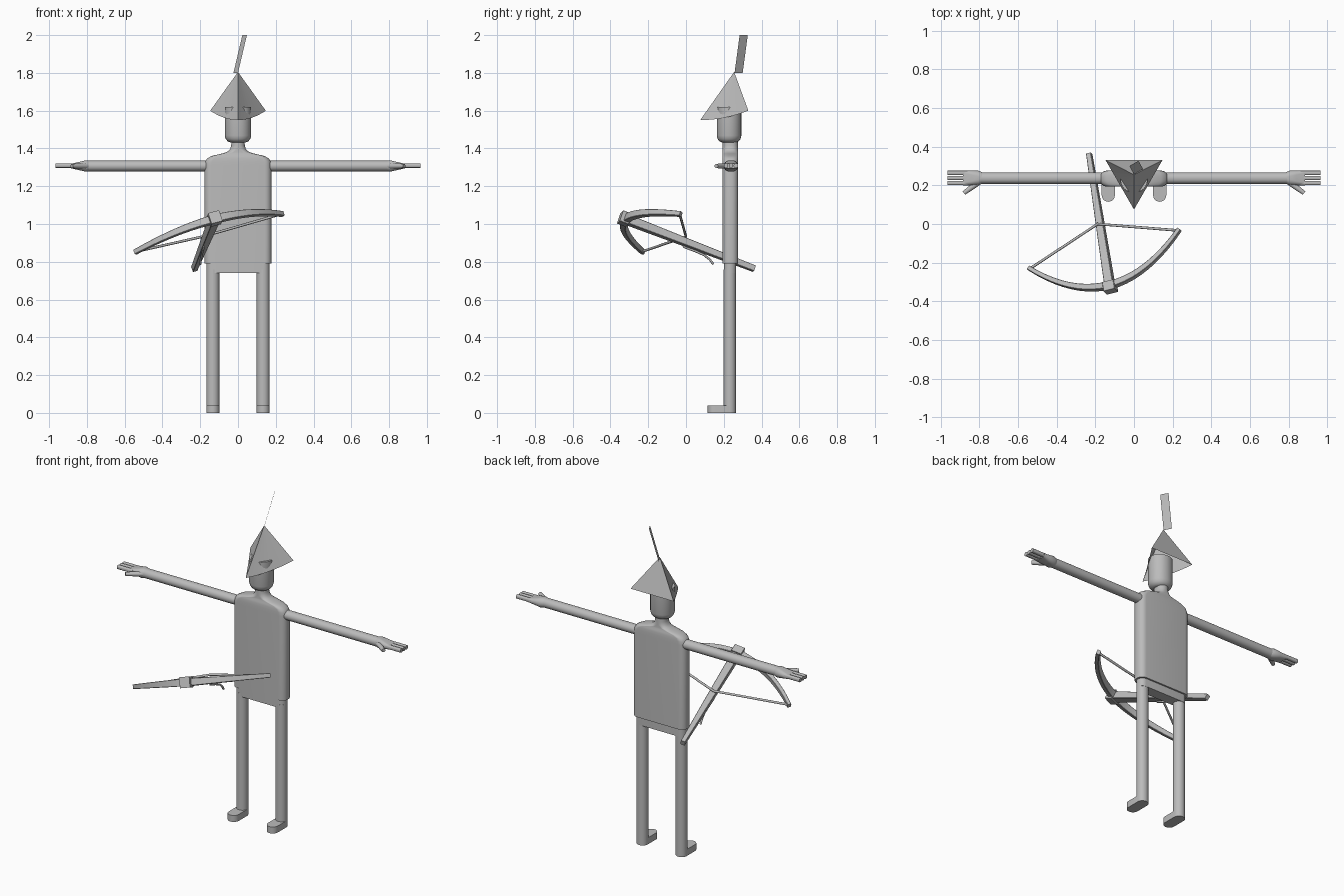
import bpy, bmesh, math
from mathutils import Vector

cube = bpy.data.objects.get("Cube")
if cube:
    bpy.data.objects.remove(cube, do_unlink=True)

grey = bpy.data.materials.new("plain grey")
grey.use_nodes = True
grey.diffuse_color = (0.5, 0.5, 0.5, 1)
grey.node_tree.nodes["Principled BSDF"].inputs["Base Color"].default_value = (0.5, 0.5, 0.5, 1)

X, Y, Z = Vector((1, 0, 0)), Vector((0, 1, 0)), Vector((0, 0, 1))
BODY_Y = 0.235


def finish(name, bm, smooth=True):
    bmesh.ops.recalc_face_normals(bm, faces=bm.faces)
    mesh = bpy.data.meshes.new(name)
    bm.to_mesh(mesh)
    bm.free()
    mesh.materials.append(grey)
    obj = bpy.data.objects.new(name, mesh)
    bpy.context.collection.objects.link(obj)
    if smooth:
        bpy.ops.object.select_all(action='DESELECT')
        obj.select_set(True)
        bpy.context.view_layer.objects.active = obj
        bpy.ops.object.shade_smooth_by_angle(angle=math.radians(40))
    return obj


def section(centre, u, v, hu, hv, radius, steps=6):
    """Rounded rectangle with half sizes hu, hv in the plane of u and v."""
    radius = min(radius, hu, hv)
    points = []
    for corner, (su, sv) in enumerate(((1, 1), (-1, 1), (-1, -1), (1, -1))):
        for i in range(steps + 1):
            a = math.pi / 2 * (corner + i / steps)
            points.append(Vector(centre)
                          + u * (su * (hu - radius) + radius * math.cos(a))
                          + v * (sv * (hv - radius) + radius * math.sin(a)))
    return points


def loft(name, rings):
    """Skin a row of sections and cap both ends."""
    bm = bmesh.new()
    rows = [[bm.verts.new(p) for p in ring] for ring in rings]
    for a, b in zip(rows, rows[1:]):
        for i in range(len(a)):
            j = (i + 1) % len(a)
            bm.faces.new((a[i], a[j], b[j], b[i]))
    bm.faces.new(rows[0][::-1])
    bm.faces.new(rows[-1])
    bmesh.ops.remove_doubles(bm, verts=bm.verts, dist=0.00005)
    return finish(name, bm)


def rod(name, points, radius):
    """Thin round rod along a path."""
    curve = bpy.data.curves.new(name, 'CURVE')
    curve.dimensions = '3D'
    curve.bevel_depth = radius
    curve.bevel_resolution = 2
    curve.use_fill_caps = True
    spline = curve.splines.new('POLY')
    spline.points.add(len(points) - 1)
    for point, co in zip(spline.points, points):
        point.co = (*co, 1)
    curve.materials.append(grey)
    obj = bpy.data.objects.new(name, curve)
    bpy.context.collection.objects.link(obj)


# Torso, shoulders and neck: (height, half width)
outline = [(0.79, 0.177), (1.31, 0.177), (1.33, 0.174), (1.347, 0.163), (1.36, 0.14),
           (1.372, 0.09), (1.38, 0.06), (1.395, 0.042), (1.415, 0.036), (1.45, 0.034)]
loft("torso", [section((0, BODY_Y, z), X, Y, w, 0.041, 0.036) for z, w in outline])
loft("pelvis", [section((0, BODY_Y - 0.002, z), X, Y, 0.167, 0.033, 0.033) for z in (0.74, 0.8)])

# Head
loft("head", [section((0, 0.228, z), X, Y, r, r * 0.93, 1) for z, r in
              ((1.432, 0.04), (1.437, 0.054), (1.45, 0.065), (1.468, 0.07), (1.62, 0.07))])

# Three-sided hat, open below, with dipping front edges
bm = bmesh.new()
apex = bm.verts.new((0, 0.255, 1.805))
STEPS = 8
rim = []
for side in (-1, 1):
    for i in range(STEPS + (side == 1)):
        t = i / STEPS if side == -1 else 1 - i / STEPS
        rim.append(bm.verts.new((side * 0.147 * (1 - t), 0.33 - 0.255 * t,
                                 1.55 + 0.05 * (1 - t) ** 2)))
for a, b in zip(rim, rim[1:] + rim[:1]):
    bm.faces.new((apex, a, b))
finish("hat", bm, smooth=False)

# Flat feather on the hat
bm = bmesh.new()
low_back, low_front = Vector((-0.024, 0.3, 1.8)), Vector((0, 0.257, 1.8))
rise = Vector((0.047, 0.027, 0.2))
bm.faces.new([bm.verts.new(p) for p in
              (low_back, low_front, low_front + rise, low_back + rise)])
finish("feather", bm, smooth=False)

for side, label in ((1, "left"), (-1, "right")):
    # Leg and foot
    lx = side * 0.133
    loft(label + "_leg", [section((lx, 0.232, z), X, Y, 0.034, 0.033, 1) for z in (0.0, 0.76)])
    loft(label + "_foot", [section((lx, 0.19, z), X, Y, 0.034, 0.075, 0.034) for z in (0, 0.04)])

    # Arm, palm, fingers and thumb
    loft(label + "_arm", [section((side * x, BODY_Y + 0.002, 1.307), Y, Z, 0.03, 0.028, 1)
                          for x in (0.15, 0.8)])
    loft(label + "_palm", [section((side * x, BODY_Y + 0.003, 1.307), Y, Z, hy, hz, 1)
                           for x, hy, hz in ((0.785, 0.029, 0.027), (0.805, 0.038, 0.03),
                                             (0.84, 0.038, 0.022), (0.885, 0.038, 0.012))])
    for n, name in enumerate(("front", "middle", "back")):
        fy = BODY_Y + 0.003 + (n - 1) * 0.026
        loft(f"{label}_{name}_finger", [section((side * x, fy, 1.309), Y, Z, 0.0115, 0.0115, 0.008, 3)
                                        for x in (0.86, 0.965)])
    across = Vector((side * 0.6, 0.8, 0))
    loft(label + "_thumb", [section((side * x, y, 1.307), across, Z, r, r, 1)
                            for x, y, r in ((0.8, 0.218, 0.015), (0.85, 0.182, 0.013),
                                            (0.88, 0.16, 0.011))])

# Crossbow frame: side runs along the bow, back along the stock
front = Vector((-0.122, -0.335, 1.032))
back = Vector((-0.11, 0.70, -0.27)).normalized()
side = Vector((0.785, 0.195, 0.205))
side = (side - back * side.dot(back)).normalized()
up = side.cross(back)


def place(s, b, u=0):
    return front + side * s + back * b + up * u


# Stock and the block at its front
loft("crossbow_stock", [section(place(0, b), side, up, w, h, 0.002, 1)
                        for b, w, h in ((0, 0.024, 0.024), (0.4, 0.019, 0.019),
                                        (0.755, 0.013, 0.016))])
loft("crossbow_block", [section(place(0, b), side, up, 0.031, 0.031, 0.002, 1)
                        for b in (-0.015, 0.035)])

# Bow limbs in one curved sweep, slimmer at the tips
rings = []
for i in range(21):
    k = i / 10 - 1
    tangent = (side * 0.415 + back * (0.41 * k)).normalized()
    rings.append(section(place(0.415 * k, 0.02 + 0.205 * k * k), tangent.cross(up), up,
                         0.017 - 0.006 * abs(k), 0.022 - 0.009 * abs(k), 0.002, 1))
loft("bow_limbs", rings)

# Drawn string and trigger lever
rod("bow_string", [place(-0.408, 0.22), Vector((-0.188, 0, 0.933)), place(0.408, 0.22)], 0.007)
rod("trigger", [(-0.178, -0.02, 0.905), (-0.18, -0.01, 0.878), (-0.187, 0.05, 0.856),
                (-0.192, 0.095, 0.836), (-0.197, 0.125, 0.813), (-0.2, 0.145, 0.787)], 0.006)
